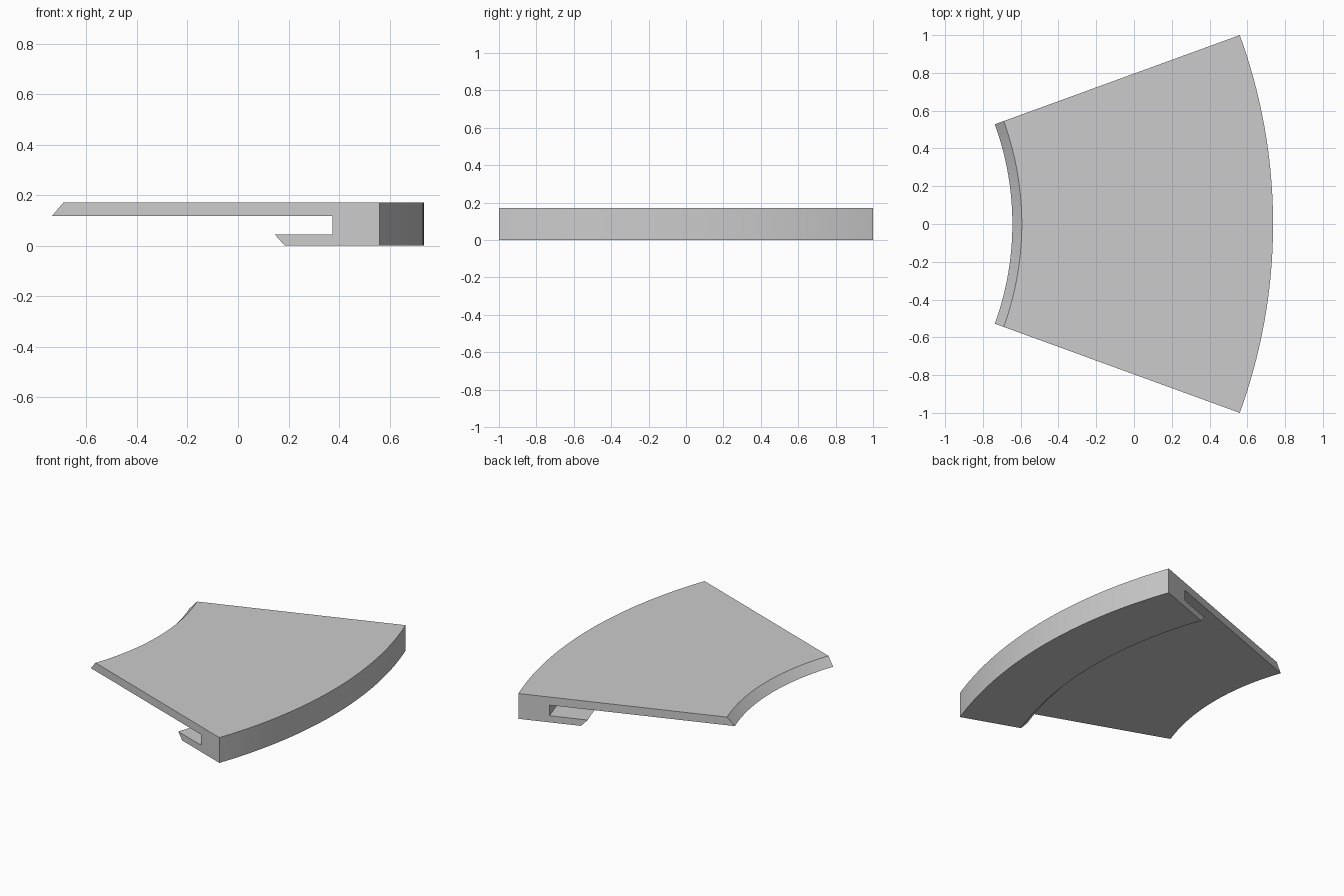
import bpy, bmesh
from math import radians, cos, sin

old = bpy.data.objects.get("Cube")
if old:
    bpy.data.objects.remove(old, do_unlink=True)

CENTRE_X = -2.187        # axis of the ring the tile belongs to
HALF_ANGLE = radians(20)
STEPS = 48

# Flat grey material
grey = bpy.data.materials.new("light_grey")
grey.use_nodes = True
colour = (0.6, 0.6, 0.6, 1)
grey.diffuse_color = colour
grey.node_tree.nodes["Principled BSDF"].inputs["Base Color"].default_value = colour

# Cross-section on the cut end (x, z): bevelled plate, thick rim, hooked lip
section = [(-0.737, 0.117), (-0.69, 0.172), (0.56, 0.172), (0.56, 0),
           (0.185, 0), (0.145, 0.045), (0.373, 0.045), (0.373, 0.117)]

# Sweep the section about the ring axis
bm = bmesh.new()
rings = []
for i in range(STEPS + 1):
    a = HALF_ANGLE * (2 * i / STEPS - 1)
    ring = []
    for x, z in section:
        r = (x - CENTRE_X) / cos(HALF_ANGLE)
        ring.append(bm.verts.new((CENTRE_X + r * cos(a), r * sin(a), z)))
    rings.append(ring)

count = len(section)
for r0, r1 in zip(rings, rings[1:]):
    for j in range(count):
        k = (j + 1) % count
        bm.faces.new((r0[j], r0[k], r1[k], r1[j]))

# Flat radial end caps
bm.faces.new(rings[0])
bm.faces.new(rings[-1])
bmesh.ops.recalc_face_normals(bm, faces=bm.faces)

mesh = bpy.data.meshes.new("curved_tile")
bm.to_mesh(mesh)
bm.free()
mesh.materials.append(grey)
tile = bpy.data.objects.new("curved_tile", mesh)
bpy.context.collection.objects.link(tile)

# Smooth arcs, sharp profile corners
bpy.ops.object.select_all(action='DESELECT')
tile.select_set(True)
bpy.context.view_layer.objects.active = tile
bpy.ops.object.shade_smooth_by_angle(angle=radians(30))
